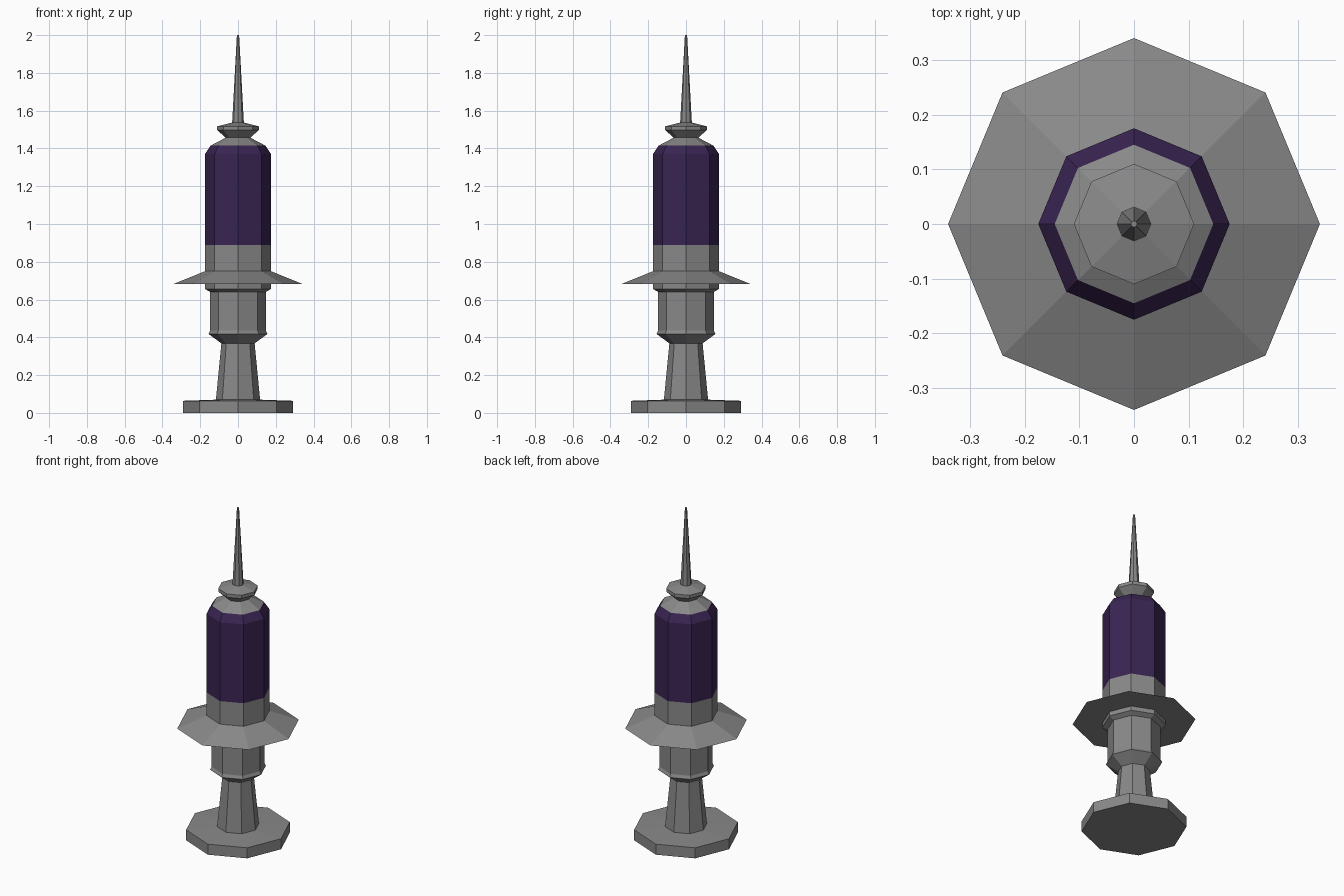
import bpy
import bmesh
from math import cos, sin, tau

SIDES = 8

default = bpy.data.objects.get("Cube")
if default:
    bpy.data.objects.remove(default, do_unlink=True)


def make_material(name, rgb):
    mat = bpy.data.materials.new(name)
    mat.use_nodes = True
    mat.diffuse_color = (*rgb, 1)
    shader = next(n for n in mat.node_tree.nodes if n.type == "BSDF_PRINCIPLED")
    shader.inputs["Base Color"].default_value = (*rgb, 1)
    return mat


grey = make_material("metal_grey", (0.25, 0.25, 0.25))
purple = make_material("dark_purple", (0.042, 0.018, 0.085))


def lathe(name, profile, materials=(grey,), color_rule=None):
    """Closed eight-sided solid from (radius, height) pairs, bottom to top."""
    bm = bmesh.new()
    rings = []
    for radius, z in profile:
        rings.append([bm.verts.new((radius * cos(tau * i / SIDES),
                                    radius * sin(tau * i / SIDES), z))
                      for i in range(SIDES)])
    for low, high in zip(rings, rings[1:]):
        for i in range(SIDES):
            j = (i + 1) % SIDES
            bm.faces.new((low[i], low[j], high[j], high[i]))
    bm.faces.new(rings[0][::-1])
    bm.faces.new(rings[-1])
    if color_rule:
        for face in bm.faces:
            face.material_index = color_rule(face.calc_center_median().z)
    mesh = bpy.data.meshes.new(name)
    bm.to_mesh(mesh)
    bm.free()
    for mat in materials:
        mesh.materials.append(mat)
    obj = bpy.data.objects.new(name, mesh)
    bpy.context.collection.objects.link(obj)
    return obj


# Thumb rest and tapered plunger rod
lathe("thumb_rest", [(0.29, 0), (0.29, 0.064), (0.117, 0.07)])
lathe("plunger_rod", [(0.117, 0.07), (0.088, 0.368)])

# Lower sleeve with its flared collar
lathe("sleeve", [(0.088, 0.368), (0.156, 0.418), (0.147, 0.436), (0.147, 0.645)])

# Barrel: grey ends, purple band up to the shoulder
lathe("barrel",
      [(0.147, 0.64), (0.175, 0.656), (0.175, 0.89), (0.175, 1.37),
       (0.145, 1.415), (0.065, 1.457)],
      (grey, purple), lambda z: int(0.89 < z < 1.41))

# Sloping finger flange
lathe("finger_flange", [(0.34, 0.683), (0.175, 0.75)])

# Needle hub and needle
lathe("needle_hub", [(0.065, 1.457), (0.11, 1.497), (0.11, 1.517), (0.031, 1.537)])
lathe("needle", [(0.031, 1.537), (0.006, 2)])
